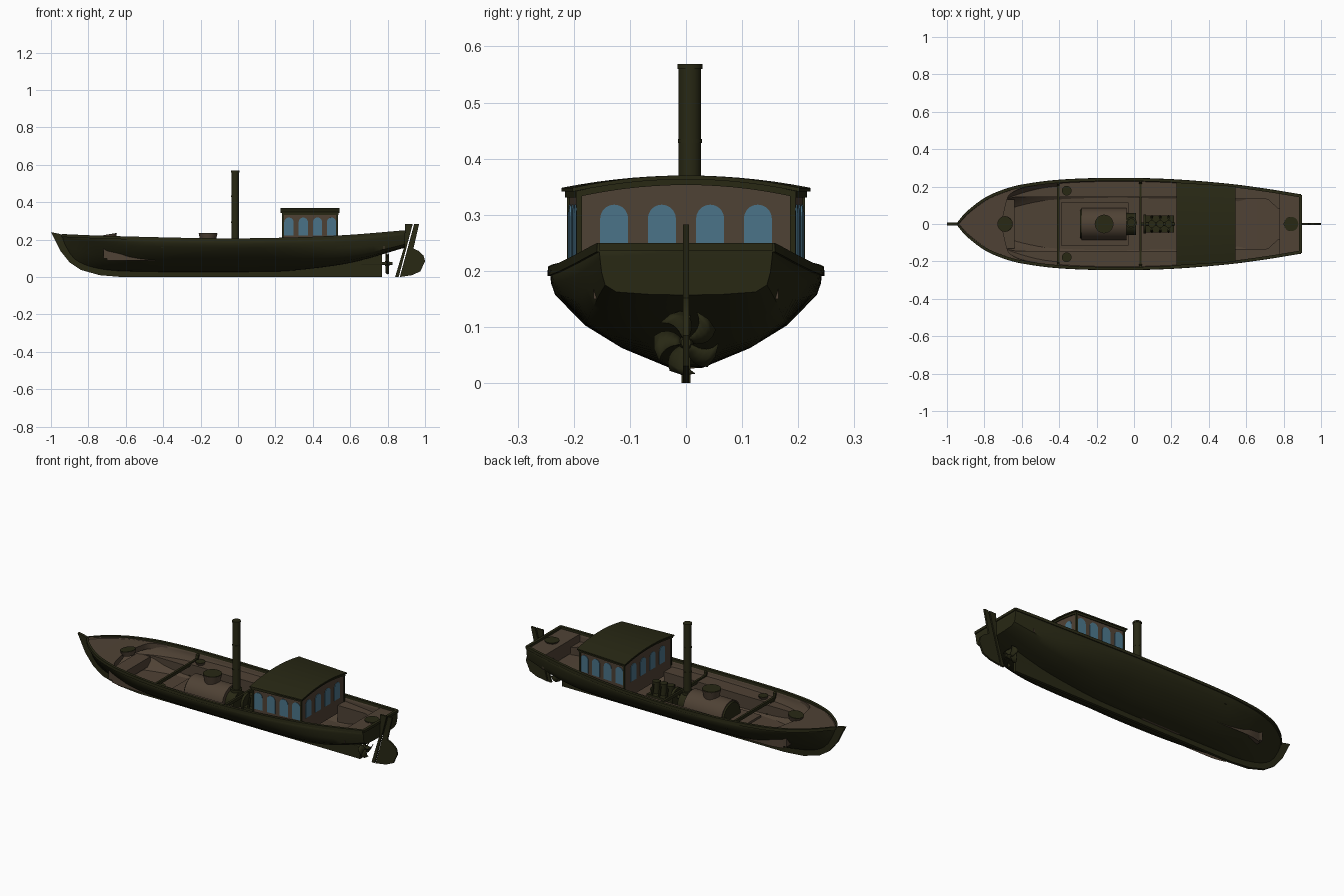
import bpy, bmesh, math
from mathutils import Matrix, Vector

if "Cube" in bpy.data.objects:
    bpy.data.objects.remove(bpy.data.objects["Cube"])


def material(name, rgb):
    m = bpy.data.materials.new(name)
    m.diffuse_color = (*rgb, 1)
    m.use_nodes = True
    m.node_tree.nodes["Principled BSDF"].inputs["Base Color"].default_value = m.diffuse_color
    return m


OLIVE = material("dark olive paint", (0.021, 0.021, 0.007))
BROWN = material("brown timber", (0.078, 0.054, 0.035))
BLUE = material("blue glass", (0.07, 0.175, 0.25))


def mesh(name, verts, faces, *mats, smooth=True):
    me = bpy.data.meshes.new(name)
    me.from_pydata([tuple(v) for v in verts], [], faces)
    bm = bmesh.new()
    bm.from_mesh(me)
    bmesh.ops.recalc_face_normals(bm, faces=bm.faces)
    bm.to_mesh(me)
    bm.free()
    for m in mats:
        me.materials.append(m)
    ob = bpy.data.objects.new(name, me)
    bpy.context.collection.objects.link(ob)
    if smooth:
        bpy.ops.object.select_all(action='DESELECT')
        bpy.context.view_layer.objects.active = ob
        ob.select_set(True)
        bpy.ops.object.shade_smooth_by_angle(angle=math.radians(35))
    return ob


def loft(name, rings, mat, closed=True, caps=True):
    n = len(rings[0])
    verts = [v for r in rings for v in r]
    faces = [(a * n + i, a * n + (i + 1) % n, (a + 1) * n + (i + 1) % n, (a + 1) * n + i)
             for a in range(len(rings) - 1) for i in range(n if closed else n - 1)]
    if caps:
        faces += [tuple(range(n)), tuple(range(len(verts) - n, len(verts)))]
    return mesh(name, verts, faces, mat)


def plate(name, outline, t, mat):
    """Flat outline in xz, extruded across y."""
    return loft(name, [[(x, y, z) for x, z in outline] for y in (-t, t)], mat)


def tube(name, a, b, r1, r2, mat, n=32):
    a, b = Vector(a), Vector(b)
    q = (b - a).to_track_quat('Z', 'Y')
    rings = [[p + q @ Vector((r * math.cos(k * math.tau / n), r * math.sin(k * math.tau / n), 0))
              for k in range(n)] for p, r in ((a, r1), (b, r2))]
    return loft(name, rings, mat)


def box(name, x0, x1, y0, y1, z0, z1, mat):
    return loft(name, [[(x, y0, z0), (x, y1, z0), (x, y1, z1), (x, y0, z1)] for x in (x0, x1)], mat)


def interp(tab, x):
    """Smooth curve through a small table."""
    n = len(tab)
    x = min(max(x, tab[0][0]), tab[-1][0])
    i = next(k for k in range(n - 1) if x <= tab[k + 1][0])

    def slope(k):
        a, b = tab[max(k - 1, 0)], tab[min(k + 1, n - 1)]
        return (b[1] - a[1]) / (b[0] - a[0])
    (x0, y0), (x1, y1) = tab[i], tab[i + 1]
    h = x1 - x0
    t = (x - x0) / h
    return ((2*t**3 - 3*t*t + 1) * y0 + (t**3 - 2*t*t + t) * h * slope(i)
            + (3*t*t - 2*t**3) * y1 + (t**3 - t*t) * h * slope(i + 1))


# Hull lines: half width, sheer height, bottom height, sections
WIDTH = [(-.945, .004), (-.9, .058), (-.8, .135), (-.7, .18), (-.6, .207), (-.4, .233),
         (-.1, .243), (.2, .236), (.5, .212), (.7, .186), (.892, .155)]
SHEER = [(-.945, .226), (-.7, .216), (-.1, .203), (.3, .208), (.6, .222), (.892, .246)]
BOTTOM = [(-.945, .2), (-.9, .115), (-.85, .072), (-.75, .042), (-.6, .03), (.2, .03),
          (.4, .046), (.62, .08), (.892, .157)]
MID = [(0, 0), (.12, 0), (.47, .2), (.74, .43), (.96, .74), (.99, .86), (1, 1)]
BOW = [(0, 0), (.1, .08), (.3, .25), (.5, .45), (.72, .7), (.86, .85), (1, 1)]
STERN = [(0, 0), (.4, .01), (.8, .06), (.93, .2), (.97, .45), (.99, .75), (1, 1)]
wide = lambda x: interp(WIDTH, x)
sheer = lambda x: interp(SHEER, x)
floor_z = lambda x: max(.088, interp(BOTTOM, x) + .022)


def ease(t):
    t = min(max(t, 0), 1)
    return t * t * (3 - 2 * t)


def section(x):
    b, s = ease((-.45 - x) / .48), ease((x - .1) / .8)
    w, k, h = wide(x), interp(BOTTOM, x), sheer(x)
    pts = []
    for m, f, a in zip(MID, BOW, STERN):
        y, t = [m[j] * (1 - b - s) + f[j] * b + a[j] * s for j in (0, 1)]
        pts.append((y * w, k + t * (h - k)))
    return pts


def half_at(x, z):
    p = section(x)
    for (y0, z0), (y1, z1) in zip(p, p[1:]):
        if z0 <= z <= z1 and z1 > z0:
            return y0 + (y1 - y0) * (z - z0) / (z1 - z0)
    return p[-1][0]


def span(a, b, n):
    return [a + (b - a) * i / (n - 1) for i in range(n)]


# Hull shell, olive outside and timber inside
XS = span(-.945, -.6, 15) + span(-.56, .892, 36)
rings = []
for x in XS:
    s = section(x)
    rings.append([(x, -y, z) for y, z in s[:0:-1]] + [(x, y, z) for y, z in s])
n = len(rings[0])
faces = [(a*n+i, a*n+i+1, (a+1)*n+i+1, (a+1)*n+i) for a in range(len(XS)-1) for i in range(n-1)]
faces.append(tuple(range((len(XS) - 1) * n, len(XS) * n)))
hull = mesh("hull", [v for r in rings for v in r], faces, OLIVE, BROWN)
low = min(hull.data.polygons, key=lambda p: p.center.z + abs(p.center.x) * .01)
if low.normal.z > 0:
    hull.data.flip_normals()
sol = hull.modifiers.new("planking", 'SOLIDIFY')
sol.thickness, sol.offset, sol.material_offset = .008, -1, 1

# Gunwale rails and transom rail
for sg in (-1, 1):
    loft("gunwale", [[(x, sg * max(wide(x) + dy, 0), sheer(x) + dz) for dy, dz in
         ((-.013, .004), (.003, .004), (.004, -.012), (-.013, -.012))] for x in XS], OLIVE)
box("transom_rail", .882, .897, -.155, .155, .236, .25, OLIVE)

# Stem, keel and skeg in one plate, then sternpost and rudder
plate("stem_and_keel", [(-1, .24), (-.95, .23), (-.92, .2), (-.88, .13), (-.8, .06), (-.6, .035),
      (.25, .035), (.6, .085), (.77, .125), (.77, 0), (-.62, 0), (-.74, .01), (-.84, .038),
      (-.9, .078), (-.95, .14), (-.98, .2)], .008, OLIVE)
plate("sternpost", [(.84, 0), (.859, 0), (.934, .283), (.893, .283), (.888, .16)], .005, OLIVE)
plate("rudder", [(.865, 0), (.93, .01), (.975, .03), (1, .085), (.992, .115), (.965, .14),
      (.938, .152), (.968, .283), (.942, .283)], .005, OLIVE)

# Propeller
tube("propeller_shaft", (.66, 0, .072), (.825, 0, .072), .009, .009, OLIVE, 16)
tube("propeller_hub", (.785, 0, .072), (.82, 0, .072), .014, .008, OLIVE, 16)
for k in range(5):
    rows = []
    for i in range(6):
        f = i / 5
        r, a = .01 + .048 * f, k * math.tau / 5 + math.pi / 2 + .5 * f * f
        row = []
        for e in (-1, 0, 1):
            b = a + e * (.5 - .1 * f)
            row.append((.8 + e * .008, r * math.cos(b), .072 + r * math.sin(b)))
        rows.append(row)
    blade = loft("propeller_blade", rows, OLIVE, closed=False, caps=False)
    blade.modifiers.new("thickness", 'SOLIDIFY').thickness = .003


# Decks, floor and benches: strips from the hull side to an inner edge with a front panel
def strip(name, a, b, z, inner, drop, n=16):
    for sg in (-1, 1):
        rows = []
        for x in span(a, b, n):
            h, i = z(x), inner(x)
            o = max(half_at(x, h) - .005, .001)
            i = min(i, o)
            rows.append([(x, sg * o, h), (x, sg * i, h), (x, sg * i, drop(x))])
        loft(name, rows, BROWN, closed=False, caps=False)


deck_z = lambda x: sheer(x) - .008
strip("floor", -.8, .85, floor_z, lambda x: 0, floor_z, 40)
strip("foredeck", -.94, -.58, deck_z, lambda x: 0 if x < -.72 else
      (wide(x) - .015) * math.sqrt(max(0, 1 - ((-.58 - x) / .14) ** 2)) ** .5 * ease((x + .72) / .05),
      lambda x: deck_z(x) - .03, 37)
strip("front_bench", -.7, -.41, lambda x: .15, lambda x: min(.145, wide(x) * .72), floor_z)
strip("side_bunker", -.41, .24, lambda x: .165, lambda x: .145, floor_z)
strip("aft_bench", .53, .79, lambda x: .185, lambda x: .135 - .06 * ease((x - .7) / .09), floor_z)
strip("aft_deck", .78, .89, deck_z, lambda x: 0, deck_z)
box("aft_deck_bulkhead", .778, .784, -.165, .165, .15, .228, BROWN)
box("bow_bench", -.72, -.64, -.13, .13, .1, .15, BROWN)

# Cross frames
for x in (-.405, .035):
    for sg in (-1, 1):
        loft("cross_frame", [[(x + d, sg * (half_at(x, z) - .004), z) for z in span(.09, .198, 8)]
             + [(x + d, sg * min(half_at(x, z) - .02, .225), z) for z in span(.19, .1, 8)]
             for d in (-.007, .007)], OLIVE)
    box("cross_beam", x - .006, x + .006, -.22, .22, .155, .172, OLIVE)

# Boiler, smokebox and funnel
box("boiler_bed", -.39, -.03, -.115, .115, .088, .1, BROWN)
tube("boiler", (-.28, 0, .11), (-.04, 0, .11), .085, .085, BROWN, 40)
tube("boiler_door", (-.288, 0, .11), (-.279, 0, .11), .075, .08, OLIVE)
tube("smokebox", (-.041, 0, .115), (.012, 0, .115), .06, .06, OLIVE)
tube("funnel", (-.015, .007, .13), (-.015, .007, .565), .02, .02, OLIVE)
for z, h, r in ((.56, .009, .0225), (.428, .007, .0215), (.29, .007, .0215), (.17, .015, .03)):
    tube("funnel_band", (-.015, .007, z), (-.015, .007, z + h), r, r, OLIVE)


# Round flared seats and caps with dark tops
def cap(name, x, y, z, h, r, tilt=0):
    d = Vector((-math.sin(tilt), 0, math.cos(tilt)))
    p = Vector((x, y, z))
    tube(name + "_base", p, p + d * h, r * .78, r, BROWN)
    tube(name + "_top", p + d * h, p + d * (h + .003), r * .96, r * .96, OLIVE)


cap("boiler_dome", -.16, 0, .185, .047, .05)
cap("bow_hatch", -.685, 0, .2, .026, .042, .17)
cap("stern_hatch", .84, 0, .228, .01, .04)
for sg in (-1, 1):
    cap("bunker_cap", -.36, sg * .178, .165, .012, .026)

# Steam engine
box("engine_bed", .05, .215, -.045, .045, .088, .12, OLIVE)
tube("flywheel", (.05, 0, .13), (.065, 0, .13), .05, .05, OLIVE)
tube("crankshaft", (.03, 0, .13), (.22, 0, .13), .009, .009, OLIVE, 12)
for x in (.095, .14, .185):
    tube("engine_cylinder", (x, 0, .12), (x, 0, .185), .02, .02, OLIVE, 20)
    for y in (-.042, .042):
        tube("engine_column", (x, y, .12), (x, y * .7, .175), .006, .006, OLIVE, 8)

# Cabin walls and cambered roof
arc = lambda w, z: [(w * t, z + .022 * (1 - t * t)) for t in span(1, -1, 15)]
loft("cabin", [[(x, y, z) for y, z in [(-w, .14), (w, .14)] + arc(w, .333)]
     for x, w in ((.24, .208), (.53, .19))], BROWN)
for name, grow, z0, z1 in (("roof", .012, .341, .348), ("roof_trim", .006, .331, .342)):
    loft(name, [[(x, y, z) for y, z in arc(w, z0) + arc(w, z1)[::-1]]
         for x, w in ((.24 - grow, .21 + grow), (.53 + grow, .19 + grow))], OLIVE)
for sg in (-1, 1):
    for x, y in ((.241, .207), (.529, .19)):
        box("corner_post", x - .005, x + .005, sg * y - .005, sg * y + .005, .18, .34, OLIVE)


# Arched windows
def window(name, x, y, angle, z0=.222, z1=.318, w=.025):
    out = [(-w, z0), (w, z0)] + [(w * math.cos(a), z1 - w + w * math.sin(a))
                                 for a in span(0, math.pi, 11)]
    ob = plate(name, out, .002, BLUE)
    ob.data.transform(Matrix.Translation((x, y, 0)) @ Matrix.Rotation(angle, 4, 'Z'))


slope = math.atan2(-.018, .29)
for x in (.272, .349, .425, .5):
    for sg in (-1, 1):
        window("side_window", x, sg * (.2085 + (x - .24) * math.tan(slope)), sg * slope)
for y in (-.128, -.043, .043, .128):
    for x in (.2395, .5305):
        window("end_window", x, y, math.pi / 2)
